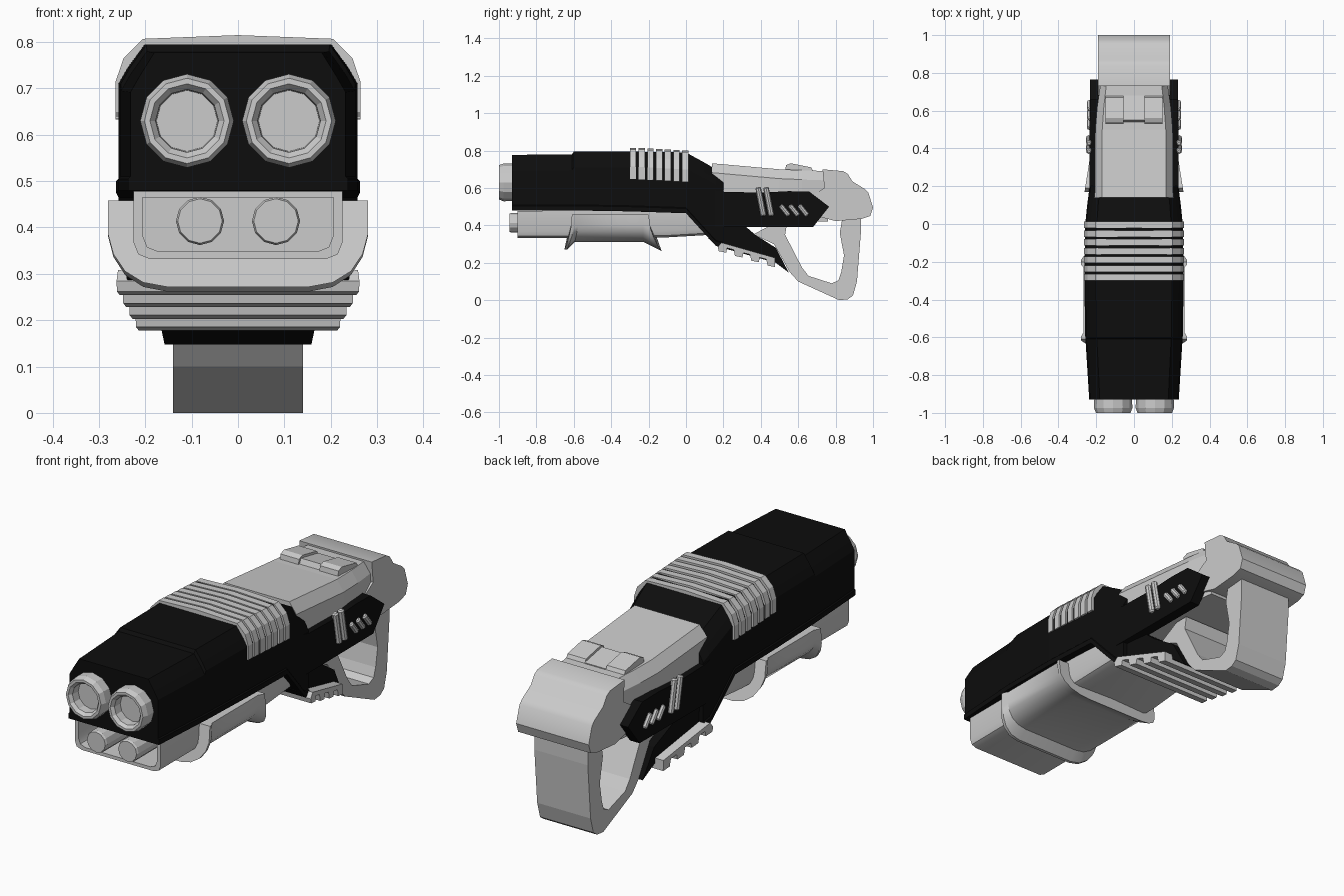
import bpy, bmesh, math
from mathutils import Vector, Matrix

if "Cube" in bpy.data.objects:
    bpy.data.objects.remove(bpy.data.objects["Cube"])

black = bpy.data.materials.new("black_shell")
black.diffuse_color = (0.004, 0.004, 0.004, 1)
black.use_nodes = True
black.node_tree.nodes["Principled BSDF"].inputs["Base Color"].default_value = black.diffuse_color


def finish(name, bm, mat=None, smooth=False, mirror=False):
    bmesh.ops.recalc_face_normals(bm, faces=bm.faces)
    me = bpy.data.meshes.new(name)
    bm.to_mesh(me)
    bm.free()
    ob = bpy.data.objects.new(name, me)
    bpy.context.collection.objects.link(ob)
    if mat:
        me.materials.append(mat)
    if smooth:
        bpy.ops.object.select_all(action='DESELECT')
        ob.select_set(True)
        bpy.context.view_layer.objects.active = ob
        bpy.ops.object.shade_smooth_by_angle(angle=math.radians(35))
    if mirror:
        mod = ob.modifiers.new("mirror", 'MIRROR')
        mod.use_mirror_merge = False
    return ob


def skin(bm, rings):
    """Join successive rings of points and cap both ends."""
    vs = [[bm.verts.new(p) for p in r] for r in rings]
    n = len(vs[0])
    for a, b in zip(vs, vs[1:]):
        for i in range(n):
            bm.faces.new((a[i], a[(i + 1) % n], b[(i + 1) % n], b[i]))
    bm.faces.new(vs[0])
    bm.faces.new(vs[-1])


def loft(name, halves, **kw):
    """Loft half sections of (x, y, z), mirrored across x = 0."""
    bm = bmesh.new()
    skin(bm, [h + [(-x, y, z) for x, y, z in reversed(h) if x > 0] for h in halves])
    return finish(name, bm, **kw)


def prism(name, poly, x0, x1, bevel=0, seg=1, shape=None, **kw):
    """Extrude a side profile of (y, z) across x; shape(y) scales the width."""
    bm = bmesh.new()
    s = shape or (lambda y: 1)
    skin(bm, [[(x * s(y), y, z) for y, z in poly] for x in (x0, x1)])
    if bevel:
        rim = [e for e in bm.edges if e.calc_face_angle(0) > math.radians(65)]
        bmesh.ops.bevel(bm, geom=rim, offset=bevel, segments=seg, profile=0.5,
                        affect='EDGES', clamp_overlap=True)
    return finish(name, bm, **kw)


def lathe(name, x, z, prof, n=12, **kw):
    """Turn a profile of (radius, y) about a lengthwise axis."""
    bm = bmesh.new()
    skin(bm, [[(x + r * math.cos(2 * math.pi * i / n), y, z + r * math.sin(2 * math.pi * i / n))
               for i in range(n)] for r, y in prof])
    return finish(name, bm, **kw)


# Main black shell
def shell(y, w, zt, zb, ch=0.085):
    return [(0, y, zt), (0.78 * w, y, zt), (w - 0.02, y, zt - 0.05), (w, y, zt - ch),
            (w, y, zb + 0.03), (w + 0.005, y, zb + 0.025), (w + 0.005, y, zb), (0, y, zb)]


loft("main_shell", [shell(*s) for s in (
    (-0.93, 0.232, 0.777, 0.48), (-0.61, 0.252, 0.78, 0.48), (-0.6, 0.253, 0.795, 0.48),
    (-0.3, 0.258, 0.795, 0.475), (0, 0.253, 0.79, 0.465), (0.1, 0.243, 0.735, 0.355),
    (0.16, 0.235, 0.70, 0.29), (0.2, 0.23, 0.675, 0.28))], mat=black)

# Twin barrels and lower tubes
for side, sx in (("left", -1), ("right", 1)):
    lathe("barrel_" + side, sx * 0.11, 0.63, [
        (0.1, -0.9), (0.101, -0.975), (0.092, -1.0), (0.08, -1.0),
        (0.068, -0.985), (0.066, -0.945)])
    lathe("lower_tube_" + side, sx * 0.082, 0.414, [
        (0.052, -0.6), (0.052, -0.935), (0.048, -0.945)])

# Cooling ribs wrapped over the shell
for i in range(7):
    y0, d = -0.3 + i * 0.0465, i * 0.0025
    half = [(0, 0.815), (0.205, 0.807), (0.247, 0.765), (0.264, 0.715), (0.264, 0.648), (0, 0.648)]
    loft(f"cooling_rib_{i + 1}", [[(x, y, z - d) for x, z in half] for y in (y0, y0 + 0.034)])


# Under-barrel housing with a hollow front
def trough(y, w, zb, zt):
    return [(0, y, zt), (w, y, zt), (w, y, zb + 0.035), (w - 0.01, y, zb + 0.01),
            (w - 0.035, y, zb), (0, y, zb)]


loft("lower_housing", [trough(*s) for s in (
    (0.14, 0.215, 0.35, 0.48), (-0.12, 0.225, 0.335, 0.48), (-0.9, 0.225, 0.332, 0.478),
    (-0.9, 0.206, 0.348, 0.465), (-0.7, 0.206, 0.348, 0.465))], smooth=True)


# Pump grip with flared lips
def pump(yt, yb, zb, w):
    pts = [(0, 0), (1, 0), (1, 0.4), (0.96, 0.62), (0.87, 0.82), (0.73, 0.95), (0.55, 1), (0, 1)]
    return [(w * x, yt + (yb - yt) * t * t, 0.458 + (zb - 0.458) * t) for x, t in pts]


loft("pump_grip", [pump(*s) for s in (
    (-0.61, -0.65, 0.272, 0.28), (-0.595, -0.635, 0.272, 0.28), (-0.575, -0.595, 0.312, 0.268),
    (-0.23, -0.23, 0.312, 0.268), (-0.215, -0.16, 0.278, 0.28), (-0.2, -0.13, 0.262, 0.28))],
    smooth=True)

# Rear receiver
loft("receiver", [[(0, y, zt), (0.82 * w, y, zt), (w, y, zt - 0.05), (w, y, 0.42), (0, y, 0.42)]
                  for y, w, zt in ((0.14, 0.208, 0.732), (0.5, 0.205, 0.7),
                                   (0.62, 0.195, 0.695), (0.76, 0.175, 0.69))])

# Black side plates
prism("side_plate", [(0.1, 0.6), (0.2, 0.58), (0.4, 0.575), (0.55, 0.583), (0.66, 0.58),
                     (0.765, 0.5), (0.68, 0.392), (0.1, 0.392)],
      0.185, 0.236, bevel=0.006, shape=lambda y: 1 - 0.05 * max(0, y - 0.4), mat=black, mirror=True)

# Rounded butt cap
prism("butt_cap", [(0.66, 0.55), (0.74, 0.6), (0.73, 0.70), (0.84, 0.69), (0.865, 0.675), (0.89, 0.635),
                   (0.955, 0.595), (0.975, 0.575), (1.0, 0.495), (0.985, 0.45), (0.94, 0.435),
                   (0.8, 0.423), (0.7, 0.45)],
      -0.19, 0.19, bevel=0.04, seg=4, smooth=True)

# Rear sight: two raised sides with a lower slope between
prism("sight_side", [(0.53, 0.69), (0.535, 0.722), (0.56, 0.732), (0.67, 0.71), (0.685, 0.68)],
      0.055, 0.152, mirror=True)
prism("sight_ramp", [(0.535, 0.69), (0.55, 0.722), (0.68, 0.697), (0.68, 0.68)], -0.056, 0.056)

# Looped handle
prism("handle", [(0.935, 0.46), (0.935, 0.36), (0.914, 0.1), (0.893, 0.025), (0.865, 0.005),
                 (0.82, 0.0), (0.6, 0.1), (0.555, 0.15), (0.47, 0.3), (0.36, 0.352), (0.47, 0.41),
                 (0.54, 0.41), (0.53, 0.35), (0.62, 0.175), (0.655, 0.13), (0.78, 0.09),
                 (0.815, 0.107), (0.83, 0.15), (0.845, 0.24), (0.822, 0.36), (0.84, 0.46)],
      -0.14, 0.14, bevel=0.012)

# Black lower grip block
prism("grip_block", [(0.1, 0.41), (0.12, 0.33), (0.17, 0.287), (0.48, 0.2), (0.55, 0.147),
                     (0.48, 0.28), (0.37, 0.35), (0.3, 0.41)],
      -0.22, 0.22, shape=lambda y: 1 - 0.7 * max(0, y - 0.15), mat=black)

# Toothed pad under the grip
comb = [(0.475, 0.227), (0.19, 0.308), (0.17, 0.285)]
for i in range(4):
    y, z = 0.175 + i * 0.087, 0.262 - i * 0.0255
    comb += [(y, z), (y + 0.04, z - 0.008)]
    if i < 3:
        comb += [(y + 0.045, z + 0.017), (y + 0.08, z + 0.008)]
prism("toothed_pad", comb, -0.262, 0.262, shape=lambda y: 1 - 0.6 * (y - 0.17))


# Raised side bars and slanted pills
def bar(name, a, b, r, x):
    bm = bmesh.new()
    d = Vector((0, b[0] - a[0], b[1] - a[1]))
    m = Matrix.Translation((x, (a[0] + b[0]) / 2, (a[1] + b[1]) / 2)) @ \
        d.to_track_quat('Z', 'Y').to_matrix().to_4x4()
    bmesh.ops.create_cone(bm, cap_ends=True, segments=8, radius1=r, radius2=r,
                          depth=d.length, matrix=m)
    bmesh.ops.bevel(bm, geom=[e for e in bm.edges if e.calc_face_angle(0) > 1.2],
                    offset=r * 0.4, segments=1, affect='EDGES')
    finish(name, bm, mirror=True)


for i in range(2):
    bar(f"side_bar_{i + 1}", (0.385 + i * 0.042, 0.605), (0.415 + i * 0.042, 0.45), 0.015, 0.239)
for i in range(3):
    bar(f"side_pill_{i + 1}", (0.505 + i * 0.05, 0.508), (0.55 + i * 0.05, 0.452), 0.013, 0.236)
